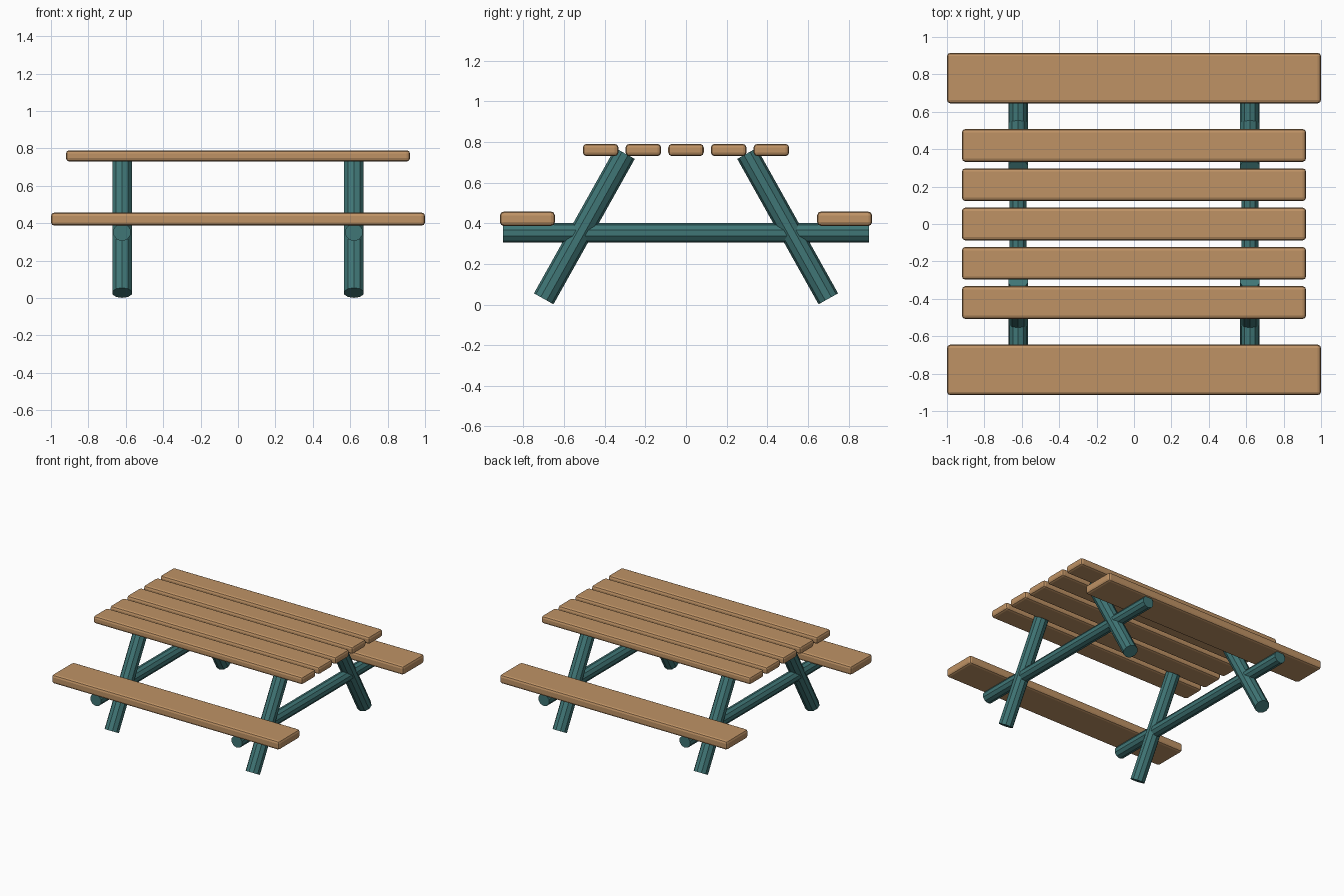
import bpy
from mathutils import Vector

if "Cube" in bpy.data.objects:
    bpy.data.objects.remove(bpy.data.objects["Cube"])


def material(name, color):
    m = bpy.data.materials.new(name)
    m.diffuse_color = color
    m.use_nodes = True
    m.node_tree.nodes["Principled BSDF"].inputs["Base Color"].default_value = m.diffuse_color
    return m


wood = material("wood", (0.52, 0.29, 0.13, 1))
paint = material("green_paint", (0.05, 0.18, 0.18, 1))


def plank(name, y, z, size):
    bpy.ops.mesh.primitive_cube_add(size=1, location=(0, y, z))
    o = bpy.context.object
    o.name = name
    o.scale = size
    bpy.ops.object.transform_apply(location=False, rotation=False, scale=True)
    b = o.modifiers.new("rounded_edges", "BEVEL")
    b.width = 0.018
    b.segments = 2
    o.data.materials.append(wood)


def pole(name, a, b, radius):
    a, b = Vector(a), Vector(b)
    bpy.ops.mesh.primitive_cylinder_add(vertices=10, radius=radius, depth=(b - a).length,
                                        location=(a + b) / 2)
    o = bpy.context.object
    o.name = name
    o.rotation_euler = (b - a).to_track_quat("Z", "Y").to_euler()
    o.data.materials.append(paint)


# Table top slats
for i in range(5):
    plank(f"top_slat_{i + 1}", (i - 2) * 0.21, 0.76, (1.84, 0.175, 0.06))

# Bench seats
for side, s in (("front", -1), ("back", 1)):
    plank(f"{side}_seat", s * 0.78, 0.422, (2.0, 0.27, 0.07))

# Splayed legs and cross beams at each end
for end, x in (("left", -0.62), ("right", 0.62)):
    pole(f"{end}_cross_beam", (x, -0.9, 0.352), (x, 0.9, 0.352), 0.048)
    for side, s in (("front", -1), ("back", 1)):
        pole(f"{end}_{side}_leg", (x, s * 0.70, 0.028), (x, s * 0.30, 0.743), 0.055)
